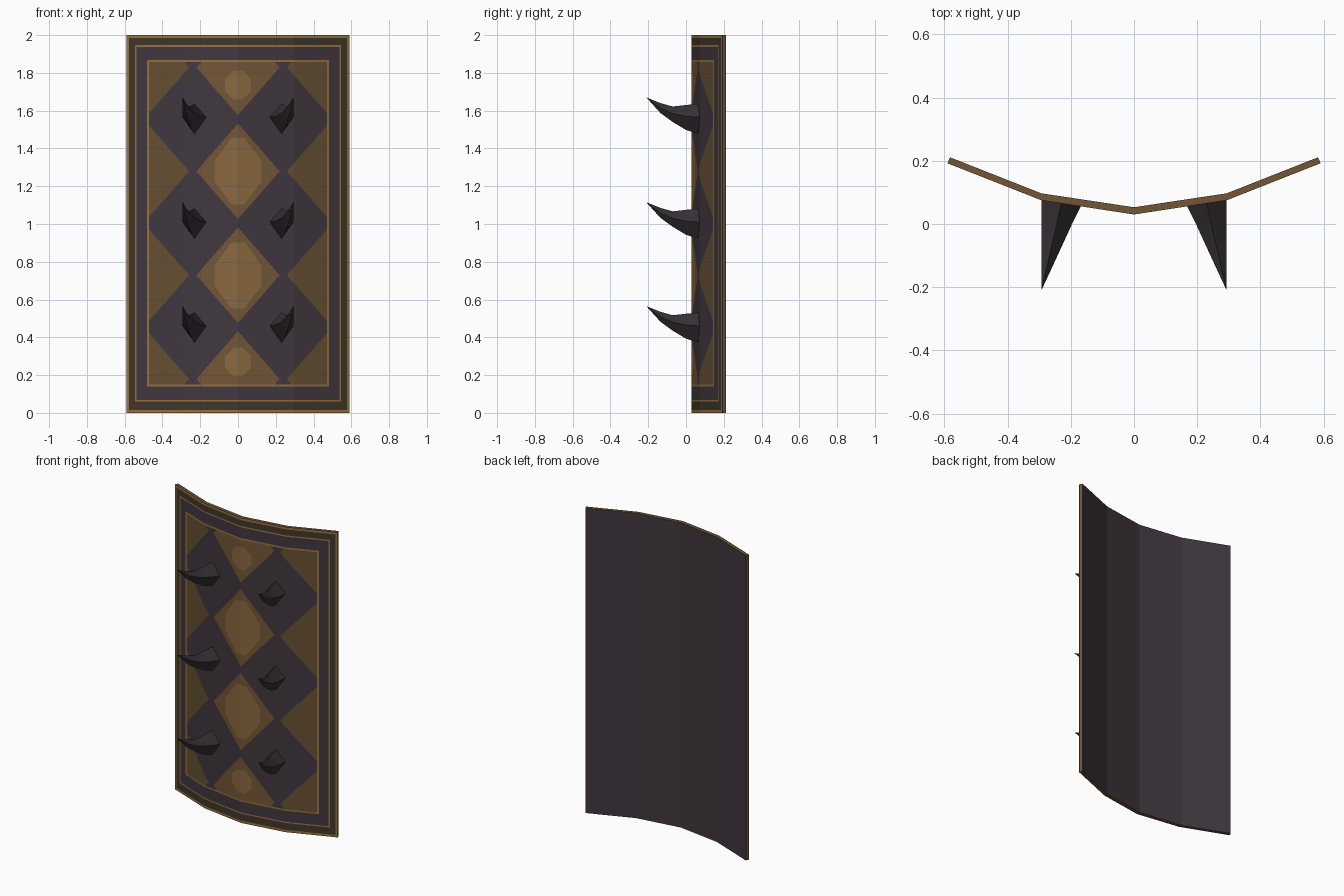
import bpy, bmesh
from mathutils import Vector

if "Cube" in bpy.data.objects:
    bpy.data.objects.remove(bpy.data.objects["Cube"])


def material(name, rgb):
    m = bpy.data.materials.new(name)
    lin = [((c / 255 + 0.055) / 1.055) ** 2.4 for c in rgb]
    m.diffuse_color = (*lin, 1)
    m.use_nodes = True
    m.node_tree.nodes["Principled BSDF"].inputs["Base Color"].default_value = m.diffuse_color
    return m


GOLD, LIGHT, MID, SIDE, OLIVE, PURPLE = range(6)
PAINT = [material("gold_line", (150, 112, 64)), material("light_bronze", (138, 104, 63)),
         material("bronze", (114, 86, 54)), material("dull_bronze", (100, 79, 49)),
         material("dark_olive", (64, 54, 41)), material("dark_purple", (64, 55, 63))]
HORN = material("horn_black", (55, 49, 53))


def new_object(name, bm, mats):
    mesh = bpy.data.meshes.new(name)
    bm.normal_update()
    bm.to_mesh(mesh)
    bm.free()
    for m in mats:
        mesh.materials.append(m)
    ob = bpy.data.objects.new(name, mesh)
    bpy.context.collection.objects.link(ob)
    return ob


# Front bend line of the panel, right half: (x, y)
BEND = [(0, 0.028), (0.293, 0.073), (0.59, 0.19)]


def front_y(x):
    x = abs(x)
    (x0, y0), (x1, y1) = BEND[:2] if x <= BEND[1][0] else BEND[1:]
    return y0 + (y1 - y0) * (x - x0) / (x1 - x0)


# Shield body: bent strip with thickness, bronze rim, purple back
bm = bmesh.new()
front = [(-x, y + 0.002) for x, y in BEND[:0:-1]] + [(x, y + 0.002) for x, y in BEND]
back = [(-0.582, 0.211), (-0.293, 0.097), (0, 0.053), (0.293, 0.097), (0.582, 0.211)]
rows = [[bm.verts.new((x, y, z)) for x, y in line] for z in (0, 2) for line in (front, back)]
f0, b0, f1, b1 = rows
for i in range(4):
    bm.faces.new((f0[i], f0[i + 1], f1[i + 1], f1[i])).material_index = 1
    bm.faces.new((b0[i + 1], b0[i], b1[i], b1[i + 1])).material_index = 1
    bm.faces.new((f1[i], f1[i + 1], b1[i + 1], b1[i]))
    bm.faces.new((f0[i + 1], f0[i], b0[i], b0[i + 1]))
bm.faces.new((f0[0], f1[0], b1[0], b0[0]))
bm.faces.new((f0[4], b0[4], b1[4], f1[4]))
new_object("shield_body", bm, [PAINT[MID], PAINT[PURPLE]])

# Painted front: flat sheet cut along the pattern lines, coloured, then bent
FRAME = [  # half width, bottom, top, colour of the band inside it
    (0.59, 0.0, 2.0, GOLD), (0.577, 0.015, 1.986, OLIVE), (0.546, 0.06, 1.947, GOLD),
    (0.537, 0.068, 1.938, PURPLE), (0.483, 0.14, 1.868, GOLD), (0.472, 0.149, 1.857, None)]
IN_X, IN_LO, IN_HI = FRAME[-1][:3]
A, B, K = 0.24, 0.275, 0.92            # lattice half steps and diamond fill
CZ = [0.178, 0.728, 1.279, 1.83]       # diamond row heights
# Light centres: height, diamond half width and height, clip half width and height
LIGHTS = [(0.728, 0.165, 0.22, 0.125, 0.175), (1.279, 0.165, 0.22, 0.125, 0.175),
          (1.735, 0.1, 0.1, 0.07, 0.075), (0.27, 0.1, 0.1, 0.07, 0.075)]

bm = bmesh.new()
bm.faces.new([bm.verts.new((x, 0, z)) for x, z in
              ((-0.59, 0), (0.59, 0), (0.59, 2), (-0.59, 2))])


def cut(point, normal, inside=lambda c: True):
    faces = [f for f in bm.faces if inside(f.calc_center_median())]
    geom = set(faces)
    for f in faces:
        geom.update(f.edges, f.verts)
    bmesh.ops.bisect_plane(bm, geom=list(geom), dist=1e-5, plane_co=point, plane_no=normal)


def in_panel(c):
    return abs(c.x) < IN_X and IN_LO < c.z < IN_HI


def near_light(cz, w, h):
    return lambda c: in_panel(c) and abs(c.x) < w and abs(c.z - cz) < h


for x in (-0.293, 0, 0.293):
    cut((x, 0, 0), (1, 0, 0))
for w, lo, hi, _ in FRAME[1:]:
    cut((w, 0, 0), (1, 0, 0))
    cut((-w, 0, 0), (1, 0, 0))
    cut((0, 0, lo), (0, 0, 1))
    cut((0, 0, hi), (0, 0, 1))
for s in (-1, 1):
    for n in range(-4, 5):
        for k in (-K, K):
            cut((0, 0, 1.279 + (2 * n + k) * B), (s / A, 0, 1 / B), in_panel)
for cz, dw, dh, w, h in LIGHTS:
    near = near_light(cz, 0.23, 0.27)
    for s in (-1, 1):
        for t in (-1, 1):
            cut((0, 0, cz + t * dh), (s / dw, 0, 1 / dh), near)
        cut((s * w, 0, 0), (1, 0, 0), near)
        cut((0, 0, cz + s * h), (0, 0, 1), near)


def colour(c):
    tone = PURPLE
    if not in_panel(c):
        for w, lo, hi, col in FRAME[:-1]:
            if abs(c.x) < w and lo < c.z < hi:
                tone = col
        return tone
    for cx in (-2 * A, 0, 2 * A):
        for cz in CZ:
            if abs(c.x - cx) / A + abs(c.z - cz) / B < K:
                tone = SIDE if cx else MID
    if tone == MID:
        for cz, dw, dh, w, h in LIGHTS:
            dx, dz = abs(c.x), abs(c.z - cz)
            if dx / dw + dz / dh < 1 and dx < w and dz < h:
                tone = LIGHT
    return tone


for f in bm.faces:
    f.material_index = colour(f.calc_center_median())
for v in bm.verts:
    v.co.y = front_y(v.co.x)
new_object("painted_front", bm, PAINT)

# Curved horns: four-sided rings as (y, inner x, side z, top z, bottom z), then a tip
RINGS = [(0.085, 0.165, 1.565, 1.637, 1.475), (0.0, 0.196, 1.57, 1.63, 1.498),
         (-0.07, 0.228, 1.585, 1.622, 1.54), (-0.135, 0.258, 1.613, 1.64, 1.587)]
OUT_X = 0.293


def horn(name, side, dz):
    bm = bmesh.new()
    loops = []
    for i, (y, xin, zs, zt, zb) in enumerate(RINGS):
        mid = (xin + OUT_X) / 2
        pts = [(xin, zs), (mid, zb), (OUT_X, zs), (mid, zt)]
        loops.append([bm.verts.new((side * x, front_y(x) + 0.008 if i == 0 else y, z + dz))
                      for x, z in pts])
    tip = bm.verts.new((side * OUT_X, -0.21, 1.67 + dz))
    for a, b in zip(loops, loops[1:]):
        for j in range(4):
            bm.faces.new((a[j], a[j - 3], b[j - 3], b[j]))
    for j in range(4):
        bm.faces.new((loops[-1][j], loops[-1][j - 3], tip))
    bm.faces.new(loops[0])
    bmesh.ops.recalc_face_normals(bm, faces=bm.faces[:])
    ob = new_object(name, bm, [HORN])
    bpy.context.view_layer.objects.active = ob
    ob.select_set(True)
    bpy.ops.object.shade_smooth_by_angle(angle=0.7)
    ob.select_set(False)


for side, label in ((-1, "left"), (1, "right")):
    for dz, row in ((0, "top"), (-0.555, "middle"), (-1.105, "bottom")):
        horn(f"horn_{label}_{row}", side, dz)
